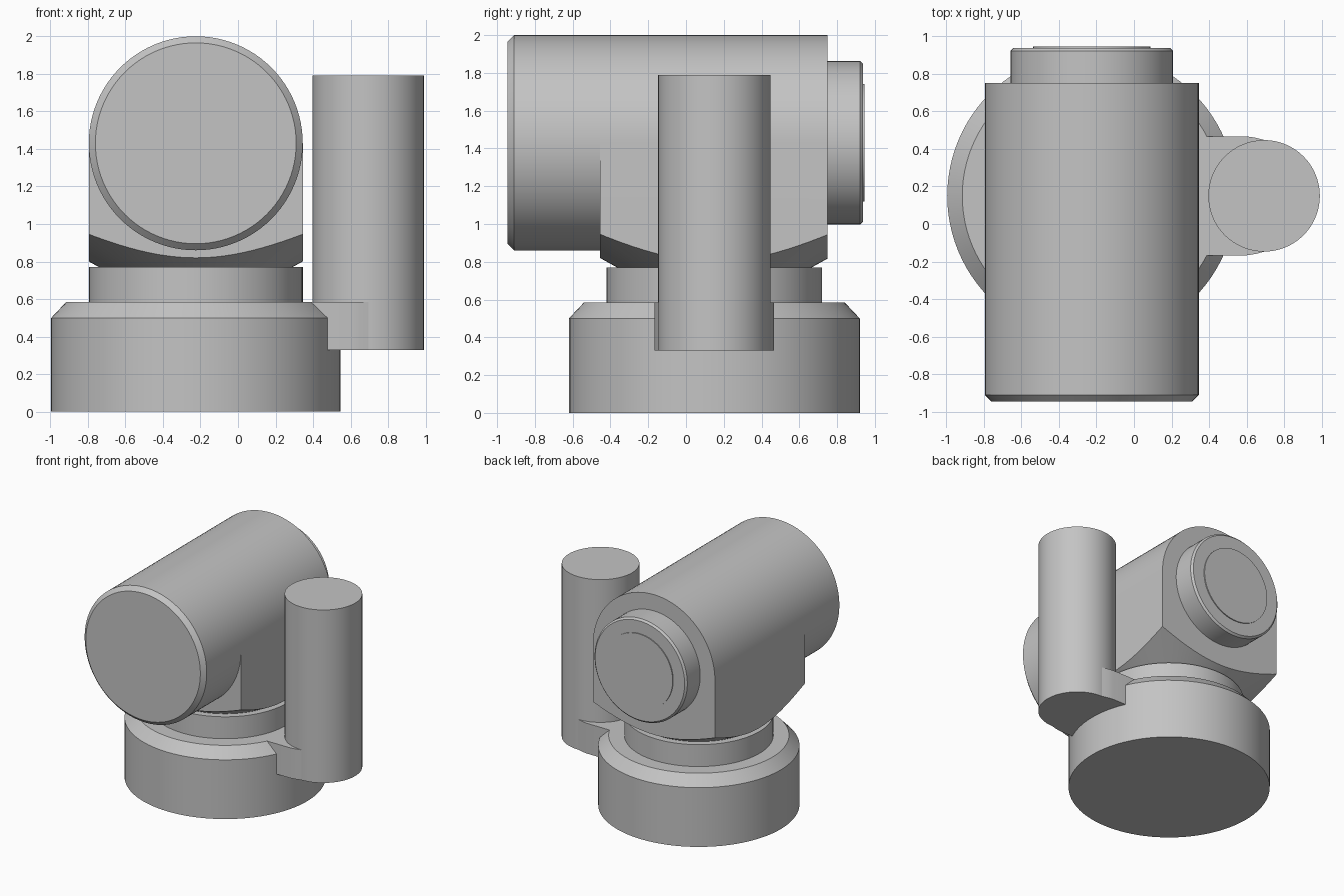
import bpy, bmesh
from math import sin, cos, pi, radians
from mathutils import Matrix, Vector

cube = bpy.data.objects.get("Cube")
if cube:
    bpy.data.objects.remove(cube, do_unlink=True)

grey = bpy.data.materials.new("plain grey")
grey.use_nodes = True
colour = (0.55, 0.55, 0.55, 1)
grey.diffuse_color = colour
grey.node_tree.nodes["Principled BSDF"].inputs["Base Color"].default_value = colour

SIDES = 96
CX, CY = -0.225, 0.15       # turntable axis
AXIS_Z, R = 1.43, 0.57      # barrel axis height and radius
REAR, HOUSING_FRONT, FRONT = 0.75, -0.455, -0.945
ALONG_Y = Matrix.Rotation(-pi / 2, 4, 'X')


def smooth(mesh):
    mesh.shade_smooth()
    mesh.set_sharp_from_angle(angle=radians(25))


def finish(name, bm):
    bmesh.ops.recalc_face_normals(bm, faces=bm.faces)
    mesh = bpy.data.meshes.new(name)
    bm.to_mesh(mesh)
    bm.free()
    mesh.materials.append(grey)
    smooth(mesh)
    ob = bpy.data.objects.new(name, mesh)
    bpy.context.collection.objects.link(ob)
    return ob


def lathe(name, profile, origin, turn=Matrix()):
    """Closed turned solid from (radius, height) points."""
    bm = bmesh.new()
    place = Matrix.Translation(origin) @ turn
    rings = [[bm.verts.new(place @ Vector((r * cos(2 * pi * i / SIDES),
                                           r * sin(2 * pi * i / SIDES), h)))
              for i in range(SIDES)] for r, h in profile]
    for a, b in zip(rings, rings[1:]):
        for i in range(SIDES):
            j = (i + 1) % SIDES
            bm.faces.new((a[i], a[j], b[j], b[i]))
    bm.faces.new(rings[0])
    bm.faces.new(rings[-1])
    return finish(name, bm)


def prism(name, outline, depth):
    """Solid made by sweeping a flat outline along a vector."""
    bm = bmesh.new()
    face = bm.faces.new([bm.verts.new(p) for p in outline])
    swept = bmesh.ops.extrude_face_region(bm, geom=[face], use_keep_orig=True)
    bmesh.ops.translate(bm, vec=depth,
                        verts=[v for v in swept["geom"] if isinstance(v, bmesh.types.BMVert)])
    return finish(name, bm)


# Round base with chamfered rim, and the neck above it
lathe("base", [(0.77, 0), (0.77, 0.5), (0.69, 0.585)], (CX, CY, 0))
lathe("neck", [(R, 0.57), (R, 0.77)], (CX, CY, 0))

# Arched housing, its underside trimmed to a shallow cone
arch = [(CX + R * cos(pi * i / 48), HOUSING_FRONT, AXIS_Z + R * sin(pi * i / 48))
        for i in range(49)]
arch += [(CX - R, HOUSING_FRONT, 0.6), (CX + R, HOUSING_FRONT, 0.6)]
housing = prism("housing", arch, (0, REAR - HOUSING_FRONT, 0))
cutter = lathe("cone_cutter", [(0.515, 0.77), (1.515, 1.325), (1.515, 2.3)], (CX, CY, 0))
trim = housing.modifiers.new("trim", 'BOOLEAN')
trim.operation, trim.object, trim.solver = 'INTERSECT', cutter, 'EXACT'
deps = bpy.context.evaluated_depsgraph_get()
trimmed = bpy.data.meshes.new_from_object(housing.evaluated_get(deps))
housing.modifiers.clear()
housing.data = trimmed
smooth(trimmed)
bpy.data.objects.remove(cutter, do_unlink=True)

# Barrel in front of the housing, with chamfered nose
lathe("barrel", [(0.535, FRONT), (R, FRONT + 0.035), (R, HOUSING_FRONT)],
      (CX, 0, AXIS_Z), ALONG_Y)

# Rear cap and its raised disc
lathe("rear_cap", [(0.433, REAR - 0.02), (0.433, 0.922), (0.418, 0.937)],
      (CX, 0, AXIS_Z), ALONG_Y)
lathe("rear_disc", [(0.312, 0.92), (0.312, 0.945)], (CX, 0, AXIS_Z), ALONG_Y)

# Upright side cylinder and the bracket holding it
PX = 0.693
lathe("side_cylinder", [(0.297, 0.33), (0.297, 1.79)], (PX, CY, 0))
half = [(0.3, 0.317), (0.6, 0.317), (0.65, 0.309), (0.7, 0.296)]
outline = [(x, CY + y, 0.33) for x, y in half]
outline += [(x, CY - y, 0.33) for x, y in reversed(half)]
prism("bracket", outline, (0, 0, 0.255))
